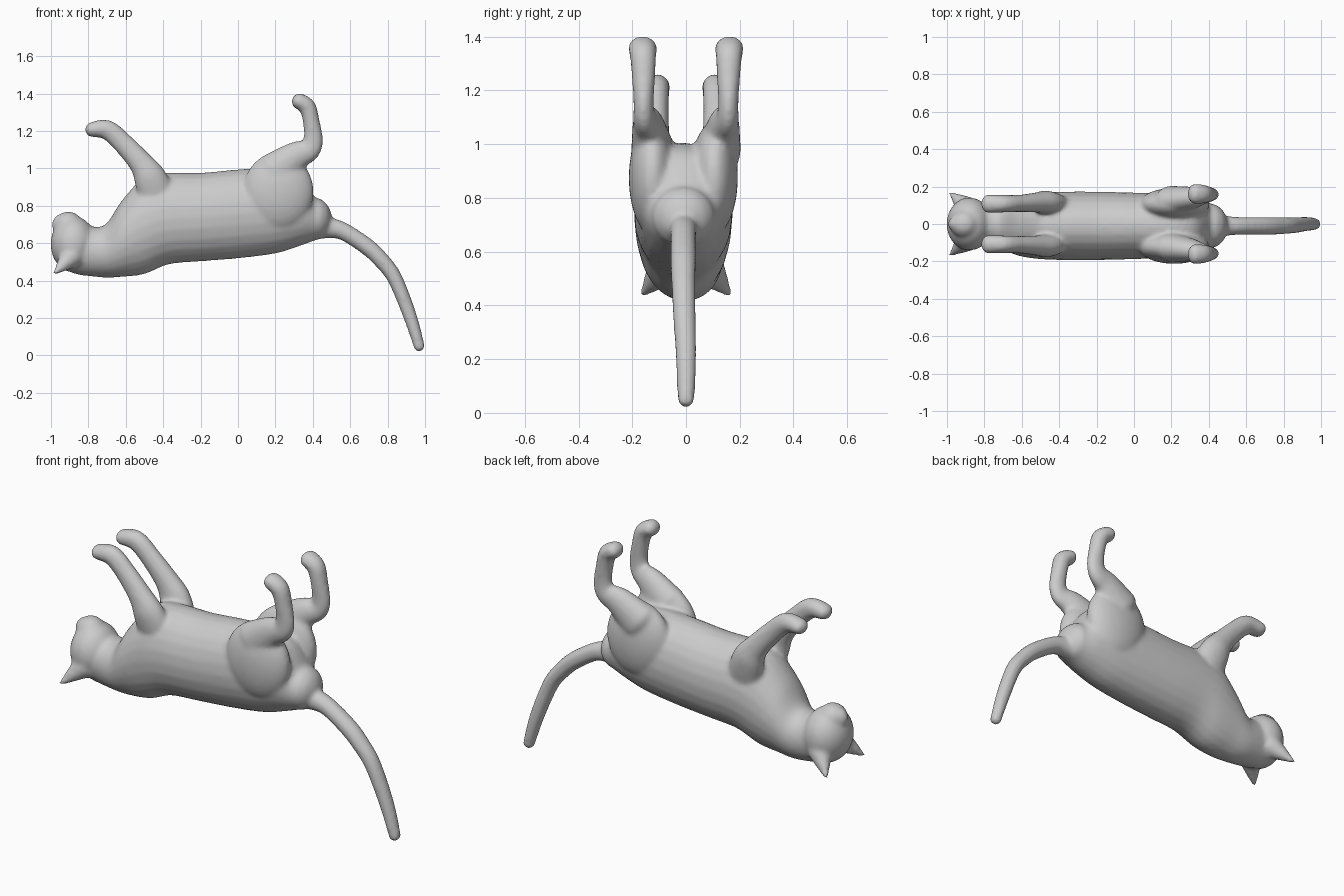
import bpy, bmesh, math
from mathutils import Vector, Matrix

if "Cube" in bpy.data.objects:
    bpy.data.objects.remove(bpy.data.objects["Cube"])

bm = bmesh.new()
Y = Vector((0, 1, 0))


def catmull(p, i, t):
    a, b, c, d = (p[max(0, min(len(p) - 1, i + k))] for k in (-1, 0, 1, 2))
    return [0.5 * (2 * q + (r - o) * t + (2 * o - 5 * q + 4 * r - s) * t * t
                   + (3 * q - o - 3 * r + s) * t ** 3) for o, q, r, s in zip(a, b, c, d)]


def tube(points, axis=None, side=1, sides=24, steps=5):
    """Loft ellipses through (x, y, z, half width in y, half height), with domed ends."""
    pts = [catmull(points, i, k / steps) for i in range(len(points) - 1) for k in range(steps)]
    pts.append(list(points[-1]))
    cs = [Vector((p[0], p[1] * side, p[2])) for p in pts]
    stations = []
    for i, (p, c) in enumerate(zip(pts, cs)):
        t = axis or (cs[min(i + 1, len(cs) - 1)] - cs[max(i - 1, 0)]).normalized()
        stations.append((c, t, p[3], p[4]))

    def dome(s, sign):
        c, t, a, b = s
        r = min(a, b) * 0.8
        return [(c + t * sign * r * math.sin(f), t, a * math.cos(f), b * math.cos(f))
                for f in (0.4, 0.8, 1.15, 1.45)]
    stations = dome(stations[0], -1)[::-1] + stations + dome(stations[-1], 1)
    rings = []
    for c, t, a, b in stations:
        u = (Y - t * Y.dot(t)).normalized()
        v = t.cross(u)
        rings.append([bm.verts.new(c + u * a * math.cos(w) + v * b * math.sin(w))
                      for w in (2 * math.pi * k / sides for k in range(sides))])
    for r, q in zip(rings, rings[1:]):
        for k in range(sides):
            n = (k + 1) % sides
            bm.faces.new((r[k], r[n], q[n], q[k]))
    bm.faces.new(rings[0][::-1])
    bm.faces.new(rings[-1])


def ball(c, r, tilt=0):
    m = Matrix.Translation(c) @ Matrix.Rotation(tilt, 4, 'Y') @ Matrix.Diagonal((*r, 1))
    bmesh.ops.create_uvsphere(bm, u_segments=32, v_segments=20, radius=1, matrix=m)


def ear(base, tip, r):
    base, tip = Vector(base), Vector(tip)
    d = tip - base
    m = Matrix.Translation((base + tip) / 2) @ d.to_track_quat('Z', 'Y').to_matrix().to_4x4()
    bmesh.ops.create_cone(bm, cap_ends=True, segments=20, radius1=r, radius2=0.008,
                          depth=d.length, matrix=m)


# torso and neck, lying on its back
tube([(-0.85, 0, 0.57, 0.115, 0.14), (-0.72, 0, 0.555, 0.13, 0.138),
      (-0.62, -0.01, 0.625, 0.16, 0.205), (-0.5, -0.01, 0.695, 0.178, 0.26),
      (-0.37, -0.01, 0.732, 0.183, 0.245), (-0.2, -0.01, 0.74, 0.183, 0.237),
      (0, -0.01, 0.757, 0.178, 0.238), (0.2, -0.01, 0.775, 0.17, 0.23),
      (0.33, -0.01, 0.775, 0.155, 0.19), (0.41, -0.01, 0.73, 0.12, 0.115)],
     axis=Vector((1, 0, 0)))

# tail
tube([(0.40, -0.01, 0.70, 0.08, 0.08), (0.47, -0.01, 0.685, 0.058, 0.06),
      (0.56, -0.01, 0.665, 0.048, 0.048), (0.69, -0.01, 0.582, 0.048, 0.046),
      (0.77, -0.01, 0.505, 0.046, 0.044), (0.84, -0.008, 0.41, 0.044, 0.041),
      (0.92, 0, 0.21, 0.039, 0.037), (0.97, 0, 0.045, 0.032, 0.030)])

# head, cheeks and muzzle
ball((-0.88, 0, 0.595), (0.122, 0.142, 0.15))
ball((-0.908, 0, 0.695), (0.077, 0.075, 0.075))
ball((-0.945, 0, 0.70), (0.05, 0.045, 0.055))

for s in (1, -1):
    # ear
    ear((-0.89, s * 0.085, 0.53), (-0.985, s * 0.168, 0.435), 0.065)
    # front leg and paw
    tube([(-0.43, 0.10, 0.84, 0.06, 0.10), (-0.47, 0.115, 0.95, 0.063, 0.088),
          (-0.52, 0.115, 1.03, 0.054, 0.066), (-0.615, 0.11, 1.135, 0.046, 0.056),
          (-0.70, 0.108, 1.207, 0.047, 0.053), (-0.785, 0.108, 1.207, 0.05, 0.04)], side=s)
    # thigh
    ball((0.215, s * 0.115 - 0.01, 0.875), (0.19, 0.088, 0.21))
    # shin, hock and hind paw
    tube([(0.20, 0.125, 0.98, 0.08, 0.11), (0.31, 0.14, 1.065, 0.06, 0.08),
          (0.385, 0.155, 1.10, 0.042, 0.058), (0.402, 0.158, 1.16, 0.038, 0.052),
          (0.392, 0.158, 1.25, 0.044, 0.045), (0.37, 0.16, 1.33, 0.05, 0.046),
          (0.322, 0.162, 1.362, 0.054, 0.043)], side=s)

bmesh.ops.recalc_face_normals(bm, faces=bm.faces)
mesh = bpy.data.meshes.new("cat_body")
bm.to_mesh(mesh)
bm.free()
cat = bpy.data.objects.new("cat_body", mesh)
bpy.context.collection.objects.link(cat)
bpy.context.view_layer.objects.active = cat
cat.select_set(True)

# fuse the parts into one soft skin
fuse = cat.modifiers.new("fuse", 'REMESH')
fuse.mode = 'VOXEL'
fuse.voxel_size = 0.011
fuse.use_smooth_shade = True
soft = cat.modifiers.new("soften", 'SMOOTH')
soft.factor = 0.5
soft.iterations = 10
for name in ("fuse", "soften"):
    bpy.ops.object.modifier_apply(modifier=name)
bpy.ops.object.shade_smooth()
